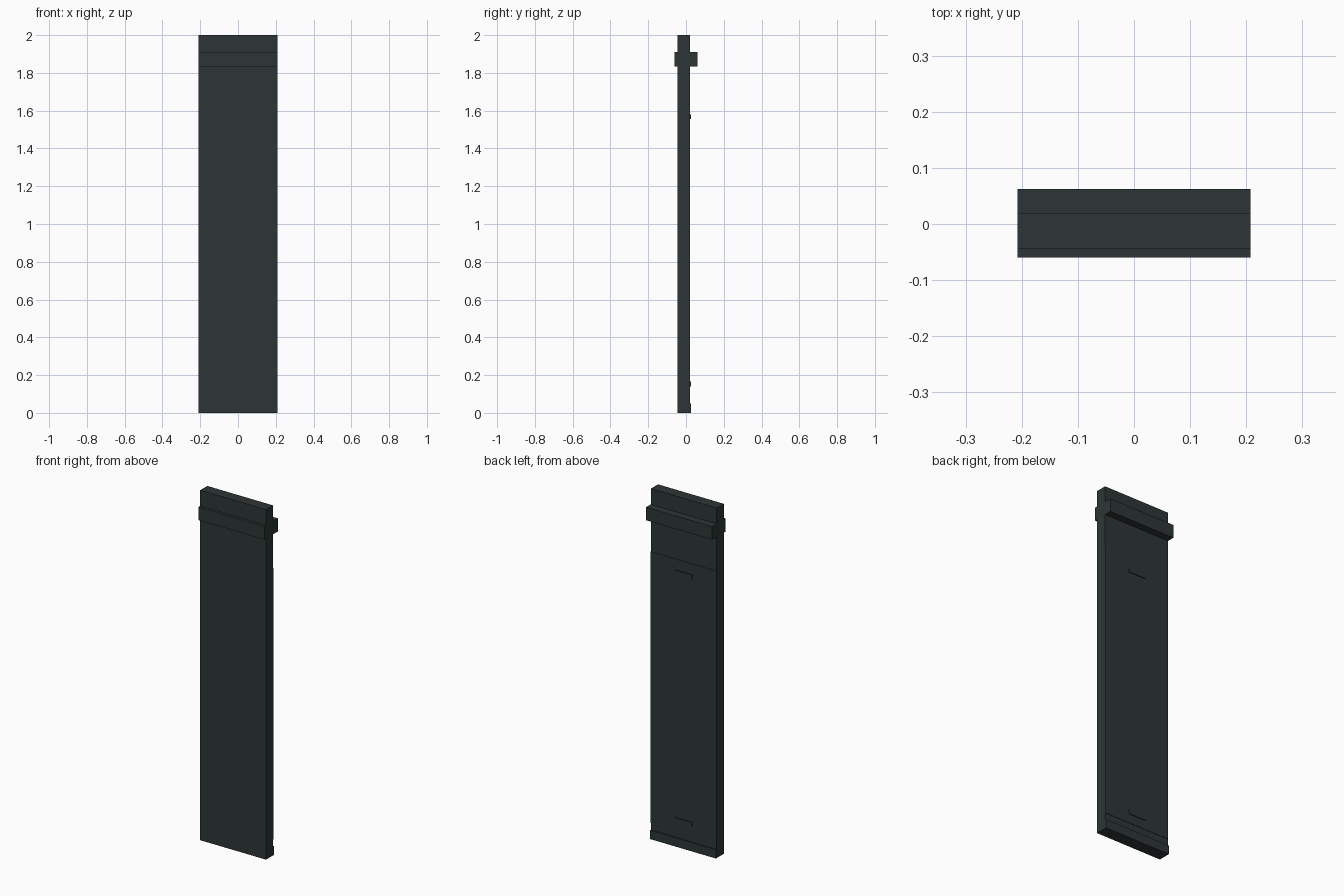
import bpy

cube = bpy.data.objects.get("Cube")
if cube:
    bpy.data.objects.remove(cube, do_unlink=True)

# Single dark slate colour
slate = bpy.data.materials.new("dark slate")
slate.use_nodes = True
colour = (0.027, 0.036, 0.035, 1)
slate.diffuse_color = colour
slate.node_tree.nodes["Principled BSDF"].inputs["Base Color"].default_value = colour

HALF_WIDTH = 0.208
BACK = 0.02


def box(name, half_width, y_range, z_range):
    """Box centred on x = 0, spanning the given y and z ranges."""
    (y0, y1), (z0, z1) = y_range, z_range
    bpy.ops.mesh.primitive_cube_add(size=1, location=(0, (y0 + y1) / 2, (z0 + z1) / 2))
    ob = bpy.context.object
    ob.name = ob.data.name = name
    ob.scale = (2 * half_width, y1 - y0, z1 - z0)
    bpy.ops.object.transform_apply(location=False, rotation=False, scale=True)
    ob.data.materials.append(slate)
    return ob


# Main slab and the rail wrapped around it near the top
box("slab", HALF_WIDTH, (-0.044, BACK), (0, 2))
box("top_rail", HALF_WIDTH, (-0.06, 0.062), (1.835, 1.91))

# Raised back face and the lip at the foot
box("back_panel", HALF_WIDTH, (BACK - 0.01, BACK + 0.002), (0.09, 1.64))
box("bottom_lip", HALF_WIDTH, (BACK - 0.01, 0.027), (0, 0.05))

# Small grips on the back
for name, z in (("lower_grip", 0.153), ("upper_grip", 1.567)):
    box(name, 0.053, (BACK - 0.01, 0.027), (z - 0.012, z + 0.012))
